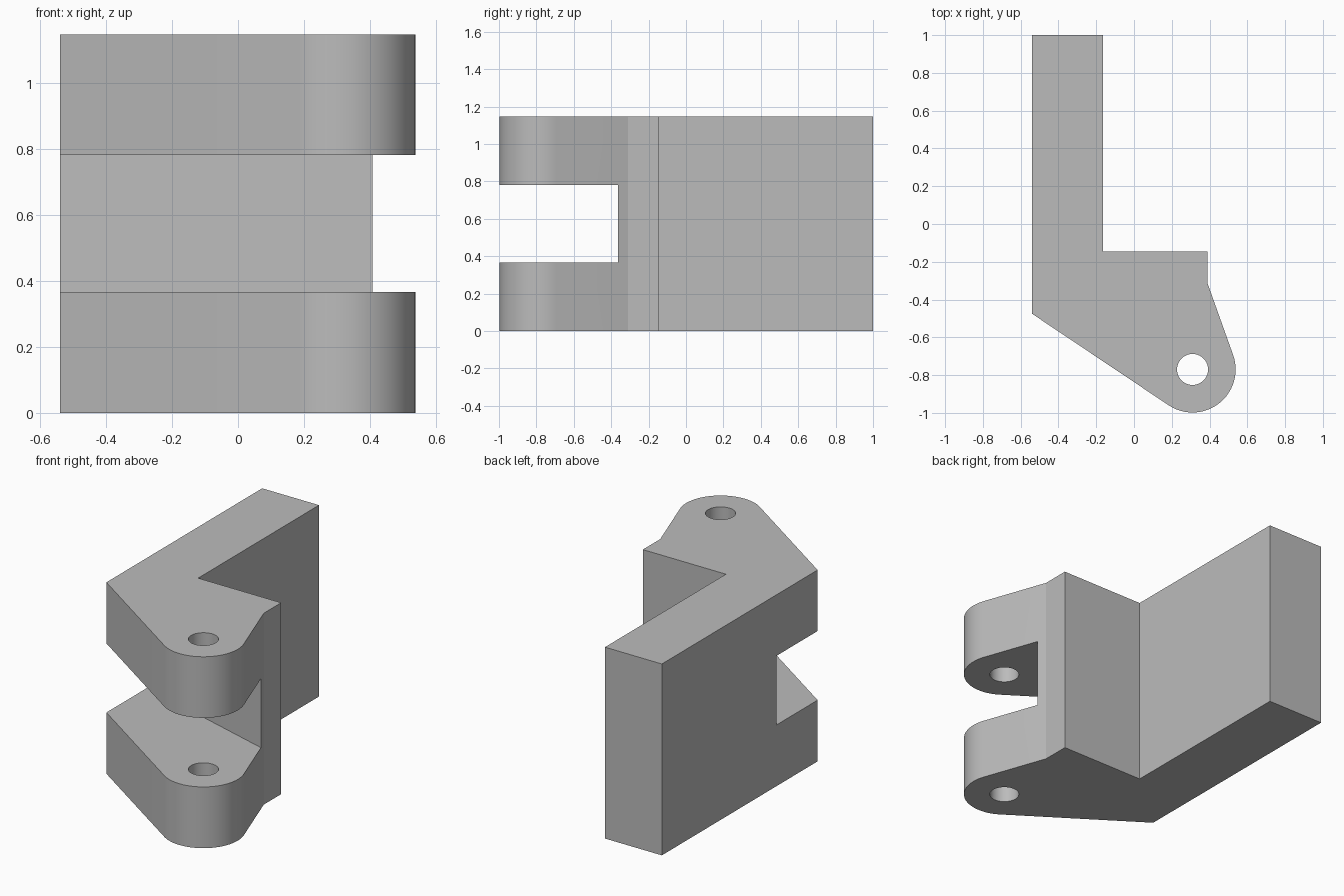
import bpy, bmesh, math

cube = bpy.data.objects.get("Cube")
if cube:
    bpy.data.objects.remove(cube, do_unlink=True)

HEIGHT = 1.147
SLOT_BOTTOM, SLOT_TOP = 0.367, 0.781
PIN_X, PIN_Y = 0.31, -0.77
EAR_R, HOLE_R = 0.228, 0.082


def arc(radius, start, end, steps):
    """Points on a circle around the pin axis, angles in degrees."""
    angles = [math.radians(start + (end - start) * i / steps) for i in range(steps + 1)]
    return [(PIN_X + radius * math.cos(a), PIN_Y + radius * math.sin(a)) for a in angles]


def prism(name, outline, z0, z1):
    """Extrude a flat outline from z0 to z1."""
    bm = bmesh.new()
    base = bm.faces.new([bm.verts.new((x, y, z0)) for x, y in outline])
    top = bmesh.ops.extrude_face_region(bm, geom=[base])["geom"]
    moved = [v for v in top if isinstance(v, bmesh.types.BMVert)]
    bmesh.ops.translate(bm, vec=(0, 0, z1 - z0), verts=moved)
    bmesh.ops.recalc_face_normals(bm, faces=bm.faces)
    mesh = bpy.data.meshes.new(name)
    bm.to_mesh(mesh)
    bm.free()
    obj = bpy.data.objects.new(name, mesh)
    bpy.context.collection.objects.link(obj)
    return obj


def cut(target, cutter):
    """Subtract the cutter and discard it."""
    cutter.hide_render = True
    mod = target.modifiers.new("cut", "BOOLEAN")
    mod.operation = "DIFFERENCE"
    mod.solver = "EXACT"
    mod.object = cutter
    bpy.context.view_layer.objects.active = target
    bpy.ops.object.modifier_apply(modifier=mod.name)
    bpy.data.objects.remove(cutter, do_unlink=True)


# Bracket body: long arm, shoulder and rounded hinge ear
outline = [(-0.54, 1.0), (-0.54, -0.475)]
outline += arc(EAR_R, -123.8, 19.35, 32)
outline += [(0.388, -0.31), (0.388, -0.145), (-0.163, -0.145), (-0.163, 1.0)]
bracket = prism("hinge_bracket", outline, 0, HEIGHT)

# Slanted slot that splits the ear into a fork
slot = [(-0.8, -0.011), (-0.8, -1.3), (0.8, -1.3), (0.8, -0.479)]
cut(bracket, prism("slot_cutter", slot, SLOT_BOTTOM, SLOT_TOP))

# Pin hole through both ears
cut(bracket, prism("pin_hole_cutter", arc(HOLE_R, 0, 360, 40)[:-1], -0.1, HEIGHT + 0.1))

# Plain grey finish
grey = bpy.data.materials.new("plain_grey")
grey.use_nodes = True
colour = (0.5, 0.5, 0.5, 1)
grey.diffuse_color = colour
grey.node_tree.nodes["Principled BSDF"].inputs["Base Color"].default_value = colour
bracket.data.materials.clear()
bracket.data.materials.append(grey)

bpy.ops.object.select_all(action="DESELECT")
bracket.select_set(True)
bpy.context.view_layer.objects.active = bracket
bpy.ops.object.shade_smooth_by_angle(angle=math.radians(15))
